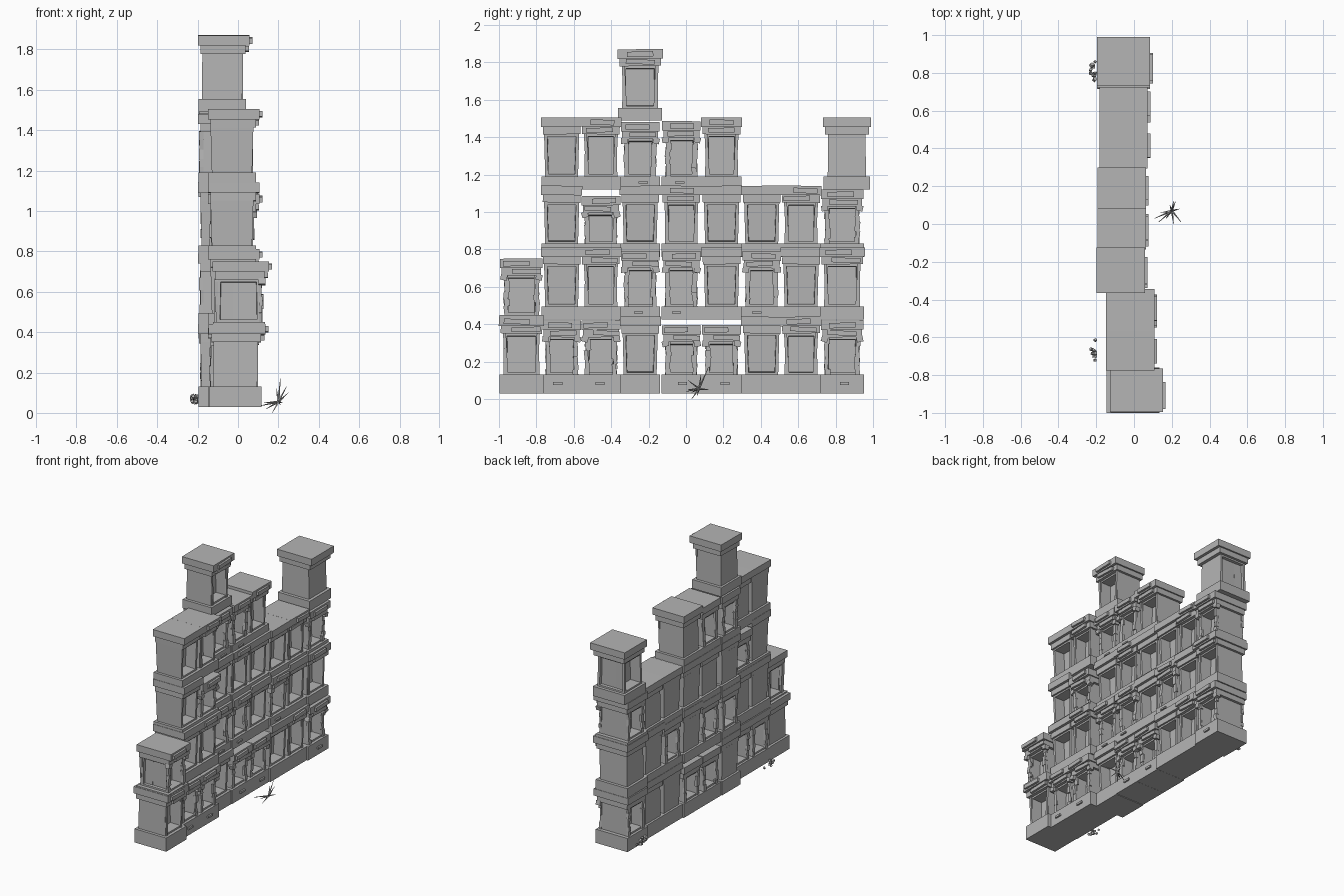
import bpy, bmesh, math, random
from mathutils import Vector, Matrix

random.seed(4)
cube = bpy.data.objects.get("Cube")
if cube:
    bpy.data.objects.remove(cube, do_unlink=True)

stone = bpy.data.materials.new("grey stone")
stone.use_nodes = True
GREY = (0.46, 0.46, 0.46, 1)
stone.diffuse_color = GREY
stone.node_tree.nodes["Principled BSDF"].inputs["Base Color"].default_value = GREY


def finish(bm, name):
    bmesh.ops.recalc_face_normals(bm, faces=bm.faces)
    mesh = bpy.data.meshes.new(name)
    bm.to_mesh(mesh)
    bm.free()
    mesh.materials.append(stone)
    obj = bpy.data.objects.new(name, mesh)
    bpy.context.collection.objects.link(obj)


def slab(bm, cx, cy, wx, wy, z0, z1, turn=0):
    """Block centred on (cx, cy) between two heights, optionally twisted about x."""
    m = (Matrix.Translation((cx, cy, (z0 + z1) / 2)) @ Matrix.Rotation(turn, 4, 'X')
         @ Matrix.Diagonal((wx, wy, z1 - z0, 1)))
    bmesh.ops.create_cube(bm, size=1, matrix=m)


def shaft(bm, cx, cy, wx, wy, z0, z1, flare, niches):
    """Tapering shaft with a framed niche sunk into each listed side."""
    rings = []
    for z, s in ((z0, 1), (z1, flare)):
        rings.append([bm.verts.new((cx + a * wx * s / 2, cy + b * wy * s / 2, z))
                      for a, b in ((-1, -1), (1, -1), (1, 1), (-1, 1))])
    bm.faces.new(rings[0])
    bm.faces.new(rings[1])
    sides = {}
    for i, key in enumerate(("-y", "+x", "+y", "-x")):
        j = (i + 1) % 4
        sides[key] = bm.faces.new((rings[0][i], rings[0][j], rings[1][j], rings[1][i]))
    bm.normal_update()
    for key in niches:
        depth = -0.08 if key[1] == "x" else -0.02
        bmesh.ops.inset_region(bm, faces=[sides[key]], thickness=0.024)
        bmesh.ops.inset_region(bm, faces=[sides[key]], thickness=0.003, depth=depth)


def worn_edges(bm, cx, cy, wx, wy, z0, z1):
    """Chipped pilasters of irregular blocks beside the niches."""
    for s in (-1, 1):
        for edge in (-1, 1):
            z = z0
            while z < z1 - 0.01:
                top = min(z1, z + random.uniform(0.03, 0.075))
                out = random.uniform(0.003, 0.014)
                wide = random.uniform(0.02, 0.03)
                px = cx + s * (wx / 2 + out / 2 - 0.004)
                py = cy + edge * (wy / 2 - wide / 2 + random.uniform(0, 0.006))
                slab(bm, px, py, out + 0.008, wide, z, top, random.uniform(-0.12, 0.12))
                z = top - 0.002


def pedestal(name, kind, cx, cy, z0, z1, wide, deep, foot, ends):
    bm = bmesh.new()
    worn = kind == "W"
    tilt = random.uniform(-0.025, 0.025)
    # foot block, with a small chipped ledge on worn pieces
    slab(bm, cx - 0.008, cy, deep * 0.92, wide, z0, z0 + foot)
    if worn and foot > 0.05:
        slab(bm, cx + deep * 0.45, cy + random.uniform(-0.03, 0.03), 0.012, 0.05,
             z0 + foot * 0.45, z0 + foot * 0.6)
    # shaft, set slightly towards the back
    niches = {"W": ["+x", "-x"], "P": ["+x"], "T": ["+x"], "B": ["-x"]}[kind] + ends
    low, high = z0 + foot - 0.005, z1 - 0.085
    sx, wx, wy = cx - 0.01, deep * 0.78, wide * (0.77 if worn else 0.82)
    shaft(bm, sx, cy, wx, wy, low, high, 1.07 if kind == "T" else 0.97, niches)
    if worn:
        worn_edges(bm, sx, cy, wx, wy, low, high)
    elif kind == "P":
        # thin raised strips framing the niche
        for e in (-1, 1):
            slab(bm, sx + wx / 2, cy + e * wy * 0.44, 0.012, 0.016, low, high, -e * 0.05)
    # neck moulding and cap
    k = 0.9 if worn else 0.94
    slab(bm, cx - 0.004, cy, deep * 0.88, wide * k, high - 0.005, z1 - 0.045, tilt)
    slab(bm, cx, cy, deep, wide * (0.97 if worn else 1.03), z1 - 0.05, z1, tilt / 2)
    if kind in "PW":
        # split corbel pieces on the front of the cap
        off = random.uniform(-0.03, 0.03)
        slab(bm, cx + deep / 2, cy + off, 0.03, wide * 0.6, z1 - 0.04, z1 - 0.012, tilt * 2)
        slab(bm, cx + deep * 0.43, cy - off, 0.03, wide * 0.66, z1 - 0.08, z1 - 0.055, -tilt * 2)
    if worn:
        # broken corner brackets under the cap
        for e in (-1, 1):
            slab(bm, cx + deep * 0.38, cy + e * wide * 0.4, 0.035, 0.035,
                 high - 0.03, high, random.uniform(-0.3, 0.3))
    finish(bm, name)


# wall layout: P framed, T flared, W worn, B niche at the back only, . empty
columns = [-0.88, -0.665, -0.455, -0.245, -0.025, 0.19, 0.405, 0.615, 0.835]
centres = [-0.005, -0.02, -0.02, -0.07, -0.065, -0.065, -0.055, -0.055, -0.055]
rows = ["PWWTWWTPW", "WTPWWTWTP", ".TWTPTTPW", ".TPWWP..B", "...P....."]
floors = [0.03, 0.425, 0.76, 1.12, 1.49]
tops = [0.44, 0.81, 1.14, 1.505, 1.87]
feet = [0.1, 0.07, 0.07, 0.07, 0.065]
short = {(0, 4): 0.395, (0, 5): 0.395, (1, 0): 0.75, (2, 2): 1.085,
         (3, 3): 1.48, (3, 4): 1.485}
# niches on the outer ends, sideways shifts and depths of single pieces
niche_ends = {(1, 0): ["-y"], (3, 8): ["+y"]}
shift = {(1, 0): Vector((0.018, 0)), (3, 8): Vector((0, 0.025))}
for r, row in enumerate(rows):
    for c, kind in enumerate(row):
        if kind == ".":
            continue
        spot = (r, c)
        top = short.get(spot, tops[r] - (0.02 if kind == "W" else 0))
        end = c in (0, 8)
        wide = 0.235 if end or r == 4 else 0.214
        if spot == (3, 8):
            wide = 0.25
        at = Vector((centres[c], columns[c])) + shift.get(spot, Vector((0, 0)))
        foot = 0.025 if spot == (1, 0) else feet[r]
        pedestal(f"pedestal_row{r + 1}_{c + 1}", kind, at.x, at.y, floors[r], top,
                 wide, 0.28 if end else 0.255, foot, niche_ends.get(spot, []))

# rubble at the foot of the back
bm = bmesh.new()
for y in (-0.67, 0.8):
    for i in range(9):
        p = Vector((random.uniform(-0.235, -0.2), y + random.uniform(-0.06, 0.06),
                    random.uniform(0.05, 0.085)))
        spin = Matrix.Rotation(random.uniform(0, 3), 4, Vector((1, 1, random.random())))
        bmesh.ops.create_cube(bm, size=random.uniform(0.01, 0.02),
                              matrix=Matrix.Translation(p) @ spin)
finish(bm, "rubble")

# dry twig plant in front of the wall
bm = bmesh.new()
root = Vector((0.2, 0.07, 0.055))
for tip in ((0.11, 0.03, 0.035), (0.13, 0.01, 0.05), (0.25, 0.01, 0.1), (0.21, 0.12, 0.17),
            (0.19, 0.1, 0.12), (0.24, 0.08, 0.13), (0.14, 0.06, 0.02), (0.21, 0.0, 0.04),
            (0.17, 0.03, 0.0), (0.22, 0.12, 0.05)):
    way = Vector(tip) - root
    m = Matrix.Translation(root + way / 2) @ way.to_track_quat('Z', 'Y').to_matrix().to_4x4()
    bmesh.ops.create_cone(bm, cap_ends=True, segments=4, radius1=0.006, radius2=0.001,
                          depth=way.length, matrix=m)
finish(bm, "dry_twigs")
